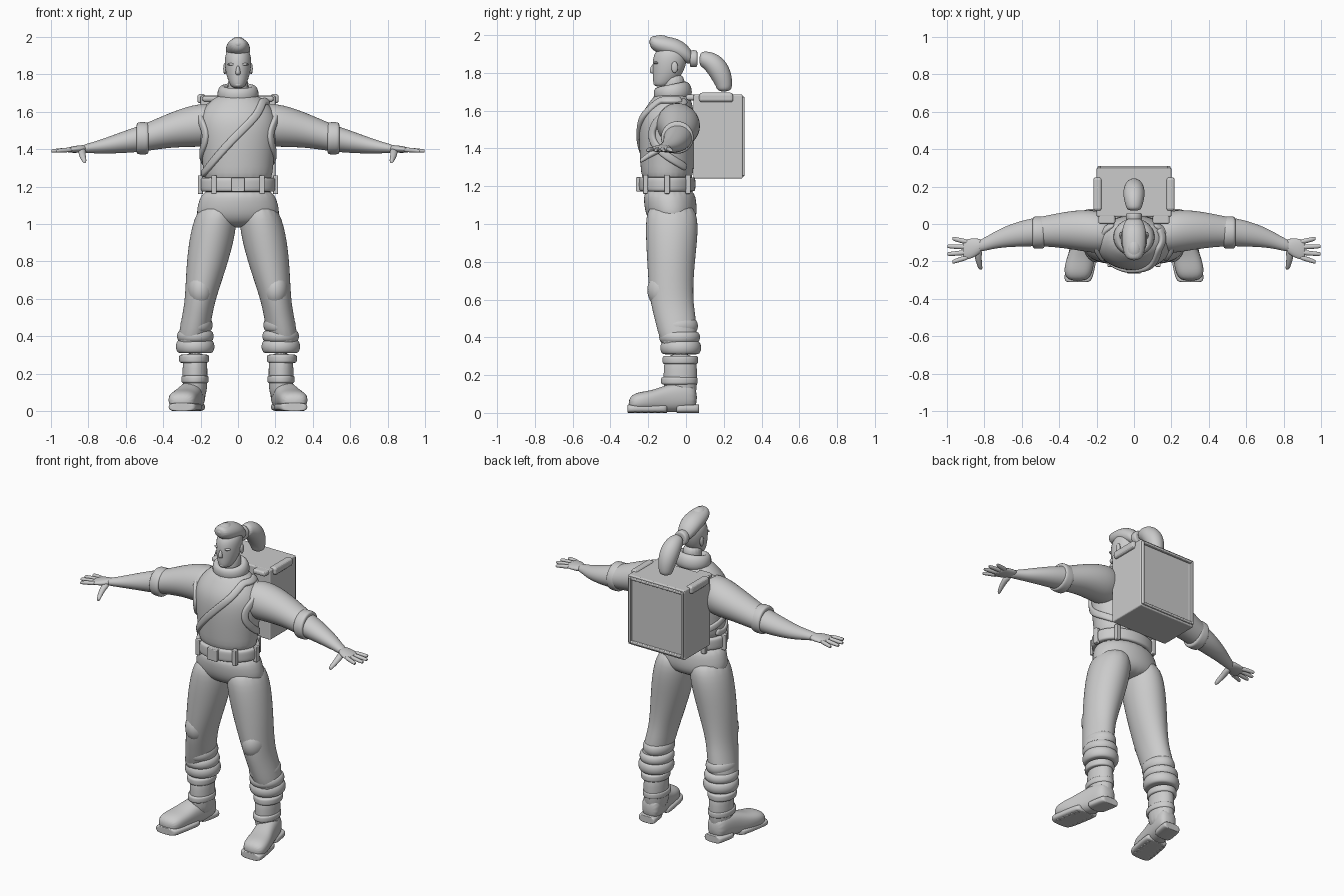
import bpy
import bmesh
from math import sin, cos, pi, tau, radians, copysign
from mathutils import Vector, Matrix

if "Cube" in bpy.data.objects:
    bpy.data.objects.remove(bpy.data.objects["Cube"])

grey = bpy.data.materials.new("plain_grey")
grey.use_nodes = True
grey.diffuse_color = (0.6, 0.6, 0.6, 1)
grey.node_tree.nodes["Principled BSDF"].inputs["Base Color"].default_value = grey.diffuse_color

RIGHT, BACK, UP = Vector((1, 0, 0)), Vector((0, 1, 0)), Vector((0, 0, 1))
AXES = {"along_x": (BACK, UP), "along_y": (RIGHT, UP), "along_z": (RIGHT, BACK)}


def finish(name, bm, mirror=False, smooth=True):
    """Turn a bmesh into a named object, optionally mirrored left to right."""
    bmesh.ops.recalc_face_normals(bm, faces=bm.faces)
    for face in bm.faces:
        face.smooth = smooth
    mesh = bpy.data.meshes.new(name)
    bm.to_mesh(mesh)
    bm.free()
    mesh.materials.append(grey)
    obj = bpy.data.objects.new(name, mesh)
    bpy.context.collection.objects.link(obj)
    if mirror:
        obj.modifiers.new("mirror", "MIRROR")
    return obj


def skin(name, frames, sides=16, power=1.0, mirror=False):
    """Skin frames of (centre, side vector, height vector) into a rounded tube."""
    bm = bmesh.new()
    grow = 3 / (2 + cos(tau / sides))
    loops = []
    for centre, u, v in frames:
        loop = []
        for i in range(sides):
            angle = tau * (i + 0.5) / sides
            c, s = [copysign(abs(k) ** power, k) * grow for k in (cos(angle), sin(angle))]
            loop.append(bm.verts.new(centre + u * c + v * s))
        loops.append(loop)
    for low, high in zip(loops, loops[1:]):
        for i in range(sides):
            j = (i + 1) % sides
            bm.faces.new((low[i], low[j], high[j], high[i]))
    bm.faces.new(loops[0])
    bm.faces.new(loops[-1])
    obj = finish(name, bm, mirror)
    subdivision = obj.modifiers.new("round", "SUBSURF")
    subdivision.levels = subdivision.render_levels = 2
    return obj


def ring(x=0, y=0, z=0, wide=0.1, deep=0.1):
    return Vector((x, y, z)), wide, deep


def loft(name, axis, rings, **options):
    u, v = AXES[axis]
    return skin(name, [(centre, u * wide, v * deep) for centre, wide, deep in rings], **options)


def band(name, axis, middle, half, bulge=0.0, **options):
    """A short rounded hoop around a limb or the body."""
    centre, wide, deep = middle
    direction = AXES[axis][0].cross(AXES[axis][1])
    rings = []
    for step, extra in ((-1, -0.02), (-1, 0), (0, bulge), (1, 0), (1, -0.02)):
        rings.append((centre + direction * half * step, wide + extra, deep + extra))
    loft(name, axis, rings, **options)


def blob(name, centre, size, mirror=False):
    bm = bmesh.new()
    bmesh.ops.create_uvsphere(bm, u_segments=20, v_segments=12, radius=1)
    bm.transform(Matrix.Translation(centre) @ Matrix.Diagonal((*size, 1)))
    finish(name, bm, mirror)


def box(name, centre, size, bevel=0.005, mirror=False, edit=None):
    bm = bmesh.new()
    bmesh.ops.create_cube(bm, size=1)
    bm.transform(Matrix.Translation(centre) @ Matrix.Diagonal((*size, 1)))
    if edit:
        edit(bm)
    modifier = finish(name, bm, mirror, smooth=False).modifiers.new("bevel", "BEVEL")
    modifier.width, modifier.segments = bevel, 3


# Torso
torso = [ring(y=-.1, z=1.19, wide=.18, deep=.13), ring(y=-.1, z=1.3, wide=.185, deep=.14),
         ring(y=-.1, z=1.45, wide=.205, deep=.15), ring(y=-.1, z=1.57, wide=.21, deep=.145),
         ring(y=-.08, z=1.65, wide=.16, deep=.11), ring(y=-.07, z=1.7, wide=.09, deep=.08)]
loft("torso", "along_z", torso, sides=24)


def torso_point(angle, height):
    """Point and outward direction on the torso at an angle from the front."""
    for (low, wide, deep), (high, next_wide, next_deep) in zip(torso, torso[1:]):
        if low.z <= height <= high.z:
            t = (height - low.z) / (high.z - low.z)
            middle = low.lerp(high, t)
            wide += (next_wide - wide) * t
            deep += (next_deep - deep) * t
            out = Vector((sin(angle) * deep, -cos(angle) * wide, max(0, height - 1.55)))
            return middle + RIGHT * wide * sin(angle) - BACK * deep * cos(angle), out.normalized()


def strap(name, path, mirror=False):
    """Lay a flat band on the torso through (angle, height) points."""
    places = [torso_point(angle, height) for angle, height in path]
    frames = []
    for i, (point, out) in enumerate(places):
        along = places[min(i + 1, len(places) - 1)][0] - places[max(i - 1, 0)][0]
        frames.append((point, along.cross(out).normalized() * 0.02, out * 0.014))
    skin(name, frames, sides=8, power=0.6, mirror=mirror)


# Sash across the chest and looped pack straps
turns = [radians(degrees) for degrees in range(-110, 130, 10)]
strap("chest_strap", [(turn, min(1.655, 1.48 + .21 * sin(turn))) for turn in turns])
steps = [i / 16 for i in range(17)]
strap("pack_strap", [(1 + 1.4 * (2 * t - 1) ** 2, 1.655 - .36 * t) for t in steps], mirror=True)

# Belt with buckle and loops
waist = ring(y=-.1, z=1.21, wide=.2, deep=.15)
band("belt", "along_z", waist, half=.038, sides=24)
box("buckle", (0, -.25, 1.21), (.07, .03, .075))
for place, angle in (("front", .7), ("side", pi / 2), ("rear", 2.4)):
    spot = waist[0] + RIGHT * waist[1] * sin(angle) - BACK * waist[2] * cos(angle)
    box("belt_loop_" + place, spot, (.028, .028, .1), mirror=True)

# Trousers with knee patches and gathered cuffs
loft("trouser_seat", "along_z", [
    ring(y=-.09, z=1.2, wide=.18, deep=.13), ring(y=-.085, z=1.12, wide=.21, deep=.14),
    ring(y=-.075, z=1.03, wide=.23, deep=.135), ring(y=-.07, z=.98, wide=.15, deep=.08)], sides=24)


def leg_ring(height, y, wide, deep):
    return ring(.125 + .19 * (1 - height), y, height, wide, deep)


loft("trouser_leg", "along_z", [
    leg_ring(1.12, y=-.08, wide=.09, deep=.12), leg_ring(1, y=-.073, wide=.123, deep=.143),
    leg_ring(.8, y=-.08, wide=.113, deep=.125), leg_ring(.6, y=-.08, wide=.08, deep=.113),
    leg_ring(.5, y=-.055, wide=.08, deep=.11), leg_ring(.3, y=-.03, wide=.08, deep=.09)], mirror=True)
blob("knee_patch", (.2, -.115, .65), (.07, .09, .1), mirror=True)
band("trouser_fold", "along_z", ring(.222, -.045, .46, wide=.078, deep=.1), half=.035, bulge=.012, mirror=True)
band("trouser_gather", "along_z", ring(.228, -.034, .4, wide=.09, deep=.1), half=.03, bulge=.012, mirror=True)
band("trouser_cuff", "along_z", ring(.229, -.028, .345, wide=.095, deep=.1), half=.035, bulge=.012, mirror=True)

# Boots
loft("boot_shaft", "along_z", [ring(.23, -.03, z, wide=.066, deep=.088) for z in (.32, .2, .04)], mirror=True)
band("boot_collar", "along_z", ring(.235, -.03, .28, wide=.08, deep=.094), half=.022, mirror=True)
band("boot_ankle_strap", "along_z", ring(.23, -.035, .17, wide=.073, deep=.097), half=.02, mirror=True)
loft("boot_foot", "along_y", [
    ring(.23, .06, .08, wide=.05, deep=.06), ring(.235, 0, .09, wide=.065, deep=.08),
    ring(.26, -.1, .075, wide=.066, deep=.075), ring(.285, -.18, .065, wide=.075, deep=.052),
    ring(.3, -.26, .06, wide=.078, deep=.05), ring(.3, -.305, .05, wide=.05, deep=.03)],
     power=0.8, mirror=True)
for part, start, end, wide in (("heel", .07, -.05, .06), ("sole", -.1, -.31, .077)):
    middle = (start + end) / 2
    loft("boot_" + part, "along_y", [
        ring(.245 - .18 * y, y, .022, wide=w, deep=.022)
        for y, w in ((start, wide * .7), (start, wide), (middle, wide), (end, wide), (end, wide * .6))],
         power=0.6, mirror=True)
for i in range(5):
    y = -.27 + i * .035
    box("sole_tread_%d" % (i + 1), (.25 - .16 * y, y, .01), (.12, .02, .02), mirror=True)

# Arms with rolled sleeves
loft("arm", "along_x", [
    ring(.1, -.06, 1.53, wide=.09, deep=.1), ring(.2, -.04, 1.53, wide=.12, deep=.12),
    ring(.35, -.03, 1.507, wide=.1, deep=.094), ring(.5, -.04, 1.46, wide=.077, deep=.073),
    ring(.6, -.05, 1.44, wide=.07, deep=.06), ring(.72, -.075, 1.415, wide=.05, deep=.04),
    ring(.8, -.11, 1.405, wide=.034, deep=.025), ring(.84, -.12, 1.4, wide=.03, deep=.02)], mirror=True)
band("sleeve_cuff", "along_x", ring(.51, -.046, 1.458, wide=.086, deep=.086), half=.032, mirror=True)

# Hands
loft("palm", "along_x", [
    ring(.8, -.11, 1.404, wide=.03, deep=.02), ring(.86, -.13, 1.4, wide=.054, deep=.02),
    ring(.91, -.138, 1.395, wide=.055, deep=.014), ring(.915, -.138, 1.395, wide=.03, deep=.008)], mirror=True)
for i, name in enumerate(("little_finger", "ring_finger", "middle_finger", "index_finger")):
    spread = i - 1.5
    root, end, tip = -.137 - .026 * spread, -.14 - .042 * spread, 1 - .013 * spread ** 2
    loft(name, "along_x", [
        ring(.88, root, 1.397, wide=.014, deep=.013), ring(.93, (root + end) / 2, 1.395, wide=.013, deep=.012),
        ring(tip, end, 1.39, wide=.011, deep=.01), ring(tip, end, 1.39, wide=.005, deep=.005)],
         sides=8, mirror=True)
loft("thumb", "along_y", [
    ring(.83, -.13, 1.395, wide=.022, deep=.018), ring(.835, -.18, 1.375, wide=.018, deep=.018),
    ring(.82, -.24, 1.335, wide=.012, deep=.014), ring(.82, -.243, 1.333, wide=.005, deep=.006)],
     sides=10, mirror=True)

# Tilted padded collar
bpy.ops.mesh.primitive_torus_add(major_segments=32, minor_segments=16, major_radius=.082, minor_radius=.028,
                                 location=(0, -.07, 1.695), rotation=(.2, 0, 0))
collar = bpy.context.object
collar.name = "collar"
collar.scale = (1, .92, 1.6)
collar.data.materials.append(grey)
bpy.ops.object.shade_smooth()
blob("collar_clasp", (0, -.165, 1.66), (.018, .012, .016))

# Head and face
loft("neck", "along_z", [ring(y=-.065, z=z, wide=.055, deep=.058) for z in (1.65, 1.72, 1.8)])
loft("head", "along_z", [
    ring(y=-.13, z=1.725, wide=.03, deep=.035), ring(y=-.115, z=1.75, wide=.046, deep=.06),
    ring(y=-.095, z=1.8, wide=.064, deep=.08), ring(y=-.085, z=1.87, wide=.073, deep=.093),
    ring(y=-.08, z=1.92, wide=.065, deep=.08), ring(y=-.075, z=1.945, wide=.03, deep=.04)])
loft("nose", "along_z", [
    ring(y=-.17, z=1.85, wide=.007, deep=.01), ring(y=-.177, z=1.805, wide=.015, deep=.02),
    ring(y=-.17, z=1.795, wide=.01, deep=.01)], sides=10)
blob("brow", (.028, -.157, 1.853), (.028, .014, .008), mirror=True)
blob("eye", (.027, -.152, 1.838), (.014, .012, .007), mirror=True)
blob("ear", (.07, -.06, 1.83), (.009, .018, .03), mirror=True)
blob("upper_lip", (0, -.162, 1.777), (.02, .011, .005))
blob("lower_lip", (0, -.162, 1.768), (.018, .011, .005))
blob("chin", (0, -.155, 1.745), (.022, .018, .015))

# Crest of hair, tie and arched ponytail
loft("hair_crest", "along_y", [
    ring(y=-.195, z=1.965, wide=.035, deep=.03), ring(y=-.15, z=1.95, wide=.058, deep=.047),
    ring(y=-.07, z=1.935, wide=.067, deep=.054), ring(y=-.01, z=1.91, wide=.06, deep=.055),
    ring(y=.04, z=1.875, wide=.035, deep=.035)])
blob("hair_quiff", (0, -.135, 1.963), (.042, .06, .037))
band("hair_tie", "along_y", ring(y=.04, z=1.875, wide=.043, deep=.045), half=.02)
arch = []
for i in range(9):
    turn = pi / 2 * i / 8
    thick = .035 + .022 * sin(2 * turn)
    centre = Vector((0, .07 + .135 * sin(turn), 1.7 + .175 * cos(turn)))
    arch.append((centre, RIGHT * thick, (BACK * sin(turn) + UP * cos(turn)) * thick))
skin("ponytail", arch)


# Backpack with a framed, sunken rear panel
def sink_panel(bm):
    back = max(bm.faces, key=lambda face: face.calc_center_median().y)
    bmesh.ops.inset_region(bm, faces=[back], thickness=.022)
    bmesh.ops.inset_region(bm, faces=[back], thickness=.006, depth=-.014)


box("backpack", (0, .17, 1.463), (.4, .26, .445), bevel=.012, edit=sink_panel)
box("panel_rail_side", (.186, .3, 1.463), (.016, .02, .42), mirror=True)
for name, height in (("panel_rail_top", 1.667), ("panel_rail_bottom", 1.26)):
    box(name, (0, .3, height), (.36, .02, .016))
box("pack_corner_pad", (.195, .16, 1.67), (.045, .18, .05), bevel=.015, mirror=True)
box("pack_shoulder_bar", (.145, .03, 1.67), (.09, .06, .03), bevel=.012, mirror=True)
